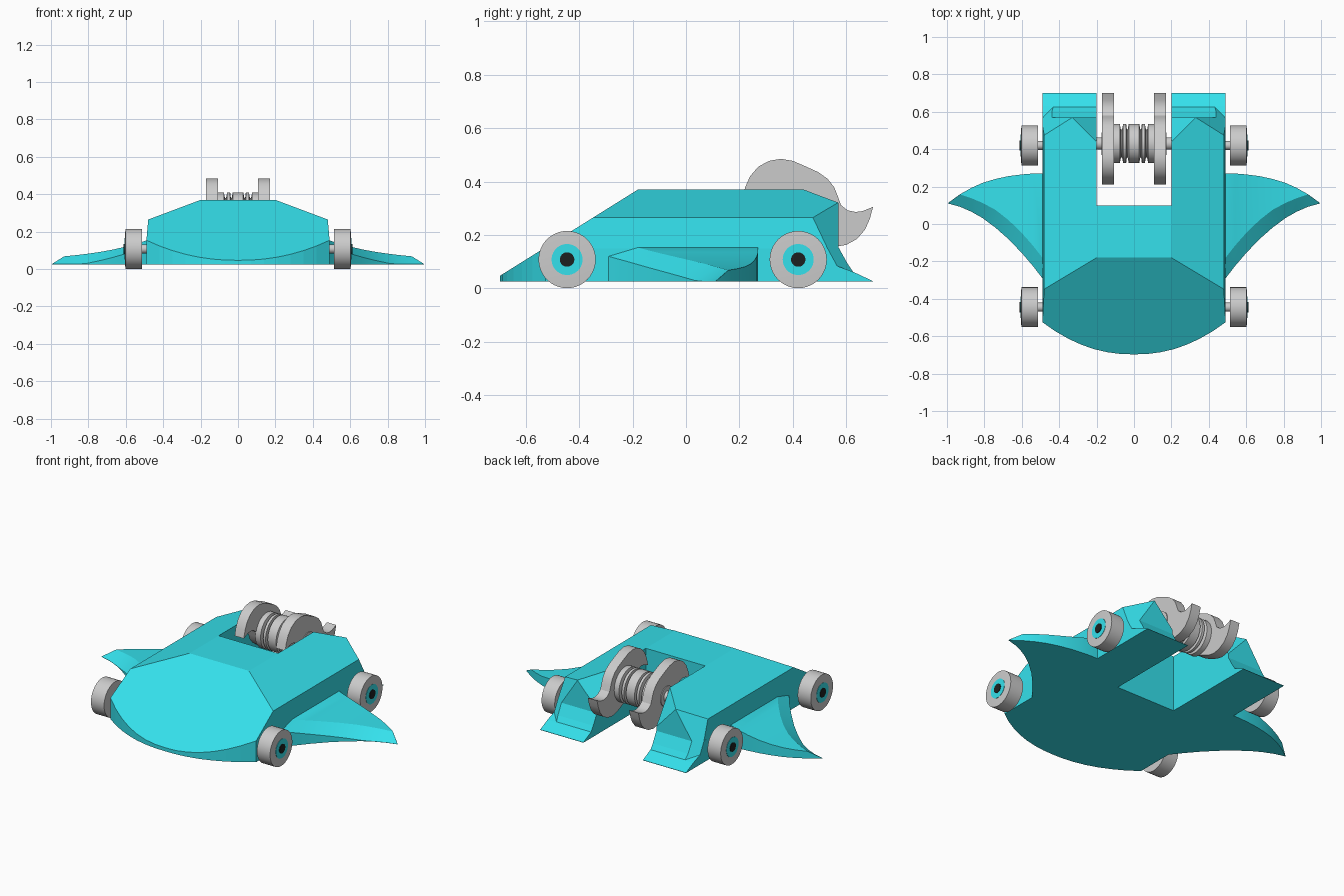
import bpy, bmesh
from math import sin, cos, pi, radians
from mathutils import Vector

if "Cube" in bpy.data.objects:
    bpy.data.objects.remove(bpy.data.objects["Cube"])


def material(name, rgb):
    m = bpy.data.materials.new(name)
    m.diffuse_color = (*rgb, 1)
    m.use_nodes = True
    m.node_tree.nodes["Principled BSDF"].inputs["Base Color"].default_value = m.diffuse_color
    return m


CYAN = material("cyan_paint", (0.035, 0.75, 0.84))
BLACK = material("black", (0.012, 0.014, 0.014))


def finish(name, bm, mat=None, mirror=True, smooth=None):
    bmesh.ops.recalc_face_normals(bm, faces=bm.faces)
    me = bpy.data.meshes.new(name)
    bm.to_mesh(me)
    bm.free()
    ob = bpy.data.objects.new(name, me)
    bpy.context.collection.objects.link(ob)
    if mat:
        me.materials.append(mat)
    if smooth:
        bpy.ops.object.select_all(action='DESELECT')
        ob.select_set(True)
        bpy.context.view_layer.objects.active = ob
        bpy.ops.object.shade_smooth_by_angle(angle=radians(smooth))
    if mirror:
        mod = ob.modifiers.new("Mirror", 'MIRROR')
        mod.merge_threshold = 0.0005
    return ob


def prism(loop, shift):
    """Extrude a closed loop of 3D points along a vector."""
    bm = bmesh.new()
    f = bm.faces.new([bm.verts.new(p) for p in loop])
    r = bmesh.ops.extrude_face_region(bm, geom=[f], use_keep_orig=True)
    new = [v for v in r['geom'] if isinstance(v, bmesh.types.BMVert)]
    bmesh.ops.translate(bm, verts=new, vec=shift)
    bmesh.ops.recalc_face_normals(bm, faces=bm.faces)
    return bm


def slice_off(bm, co, no, clear=True):
    """Cut away everything in front of a plane and cap the cut."""
    bmesh.ops.bisect_plane(bm, geom=bm.verts[:] + bm.edges[:] + bm.faces[:], dist=1e-5,
                           plane_co=co, plane_no=Vector(no).normalized(), clear_outer=clear)
    if clear:
        bmesh.ops.holes_fill(bm, edges=bm.edges[:], sides=0)


REAR_OUTER = ((.33, .57, .32), (.02205, .02645, .01445))
V1, V2 = Vector((.13, .13, -.05)), Vector((0, .13, -.19))
REAR_INNER = ((.2, .44, .37), V1.cross(V2))


# Body: right half, wedge with chamfers, split in a centre block and a leg
def half_hull():
    nose = [(0, -.697), (.07, -.695), (.14, -.686), (.21, -.67), (.28, -.646),
            (.35, -.614), (.42, -.574), (.49, -.525)]
    bm = prism([(x, y, .025) for x, y in nose] + [(.49, .57, .025), (0, .57, .025)], (0, 0, .345))
    slice_off(bm, (0, -.18, .37), (0, -.325, .52))
    slice_off(bm, (.2, 0, .37), (.105, 0, .28))
    slice_off(bm, (.49, 0, .15), (.115, 0, .01))
    return bm


centre = half_hull()
slice_off(centre, (.2, 0, 0), (1, 0, 0))
slice_off(centre, (0, .1, 0), (0, 1, 0))
body = half_hull()
slice_off(body, (.2, 0, 0), (-1, 0, 0))
slice_off(body, *REAR_OUTER)
slice_off(body, *REAR_INNER)
slice_off(body, (0, .1, 0), (0, 1, 0), clear=False)
tmp = bpy.data.meshes.new("tmp")
centre.to_mesh(tmp)
centre.free()
body.from_mesh(tmp)
bpy.data.meshes.remove(tmp)
inner = [f for f in body.faces
         if all(abs(v.co.x) < 1e-4 for v in f.verts)
         or all(abs(v.co.x - .2) < 1e-4 and v.co.y < .1001 for v in f.verts)]
bmesh.ops.delete(body, geom=inner, context='FACES')
bmesh.ops.remove_doubles(body, verts=body.verts[:], dist=1e-4)
finish("body", body, CYAN)

# Rear feet: steep upper part trimmed with the leg, flat lip below
upper = prism([(.2, y, z) for y, z in
               [(.5, .155), (.57, .155), (.605, .092), (.63, .055), (.63, .03), (.5, .03)]], (.29, 0, 0))
slice_off(upper, *REAR_OUTER)
finish("rear_foot_upper", upper, CYAN)
lip = prism([(.2, y, z) for y, z in [(.5, .108), (.63, .06), (.70, .027), (.70, .025), (.5, .025)]],
            (.29, 0, 0))
finish("rear_foot_lip", lip, CYAN)

# Side fins: x, leading edge y, leading edge z, ridge y, trailing y, top z
FIN = [(.47, -.29, .12, -.18, .27, .153), (.49, -.29, .12, -.18, .27, .153),
       (.54, -.225, .102, -.116, .27, .136), (.60, -.155, .082, -.048, .265, .12),
       (.67, -.082, .062, .02, .256, .104), (.74, -.02, .045, .075, .241, .091),
       (.81, .032, .03, .113, .22, .081), (.87, .066, .026, .138, .193, .074),
       (.93, .092, .026, .158, .159, .068), (.995, .11, .026, .111, .112, .027)]
fin = bmesh.new()
rings = []
for x, yf, zf, yr, yb, zt in FIN:
    rings.append([fin.verts.new((x, y, z)) for y, z in
                  [(yf, .025), (yf, zf), (yr, zt), (yb, zt), (yb, .025)]])
for a, b in zip(rings, rings[1:]):
    for i in range(5):
        j = (i + 1) % 5
        fin.faces.new((a[i], a[j], b[j], b[i]))
fin.faces.new(rings[0])
fin.faces.new(rings[-1])
finish("side_fin", fin, CYAN, smooth=20)


# Turned parts around an axis parallel to x
def lathe(name, profile, y, z, mat=None, mirror=True, n=40):
    bm = bmesh.new()
    rs = [[bm.verts.new((x, y + r * cos(2 * pi * k / n), z + r * sin(2 * pi * k / n)))
           for k in range(n)] for x, r in profile]
    for a, b in zip(rs, rs[1:]):
        for k in range(n):
            m = (k + 1) % n
            bm.faces.new((a[k], a[m], b[m], b[k]))
    bm.faces.new(rs[0])
    bm.faces.new(rs[-1])
    return finish(name, bm, mat, mirror, smooth=30)


# Wheels with painted hubs and black caps
for tag, y in (("front", -.445), ("rear", .42)):
    lathe(tag + "_axle", [(.47, .024), (.52, .024)], y, .108)
    lathe(tag + "_wheel", [(.514, .107), (.602, .107), (.605, .06)], y, .108)
    lathe(tag + "_hub", [(.59, .058), (.607, .058)], y, .108, CYAN)
    lathe(tag + "_hub_cap", [(.59, .027), (.611, .027)], y, .108, BLACK)

# Weapon drum: grooved spindle between the legs
half = [(.028, .105), (.034, .075), (.038, .075), (.042, .105), (.058, .105), (.064, .075),
        (.070, .075), (.076, .105), (.112, .105), (.112, .06), (.175, .06), (.175, .033), (.21, .033)]
lathe("weapon_spindle", [(-x, r) for x, r in reversed(half)] + half, .43, .305, mirror=False)

# Weapon discs: two hooked teeth, half outline turned by 180 degrees
hook = [(.70, .305), (.66, .289), (.635, .286), (.605, .292), (.58, .312), (.568, .345),
        (.555, .378), (.53, .41), (.495, .435), (.44, .46), (.40, .477), (.355, .485),
        (.31, .477), (.27, .455), (.24, .42), (.222, .38)]
outline = hook + [(.91 - y, .64 - z) for y, z in hook]
finish("weapon_disc", prism([(.108, y, z) for y, z in outline], (.062, 0, 0)), smooth=30)
